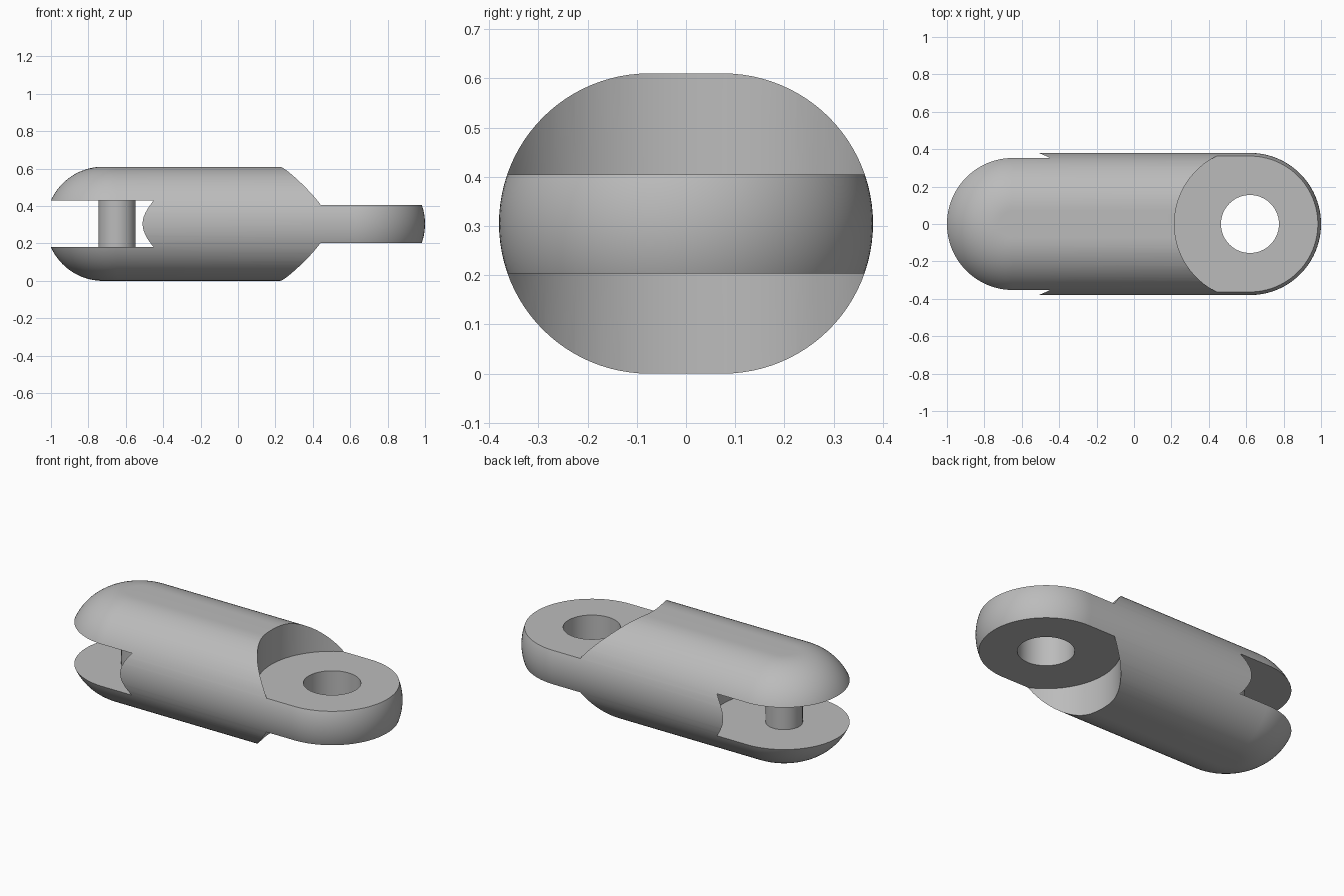
import bpy
import bmesh
from math import pi, sin, cos, radians

cube = bpy.data.objects.get("Cube")
if cube:
    bpy.data.objects.remove(cube, do_unlink=True)

PIN_X, EYE_X = -0.647, 0.62     # axes of the pin and the eye
MID, EDGE, FLAT = 0.305, 0.305, 0.075
CLEARANCE = 0.404               # radius of the turning recesses
SLOT = (0.18, 0.43)
TONGUE = (0.203, 0.405)

steel = bpy.data.materials.new("grey steel")
steel.use_nodes = True
steel.diffuse_color = (0.5, 0.5, 0.5, 1)
steel.node_tree.nodes["Principled BSDF"].inputs["Base Color"].default_value = (0.5, 0.5, 0.5, 1)


def cylinder(name, x, radius, low, high, sides=96):
    bpy.ops.mesh.primitive_cylinder_add(vertices=sides, radius=radius, depth=high - low,
                                        location=(x, 0, (low + high) / 2))
    obj = bpy.context.object
    obj.name = name
    return obj


def cut(target, cutter):
    cutter.hide_render = True
    mod = target.modifiers.new(cutter.name, 'BOOLEAN')
    mod.operation, mod.solver, mod.object = 'DIFFERENCE', 'EXACT', cutter
    bpy.context.view_layer.objects.active = target
    bpy.ops.object.modifier_apply(modifier=mod.name)
    bpy.data.objects.remove(cutter, do_unlink=True)


def finish(obj):
    obj.data.materials.clear()
    obj.data.materials.append(steel)
    bpy.ops.object.select_all(action='DESELECT')
    obj.select_set(True)
    bpy.context.view_layer.objects.active = obj
    bpy.ops.object.shade_smooth_by_angle(angle=radians(30))


# Body: stacked rounded outlines following a full-round edge
bm = bmesh.new()
rows, arc = 48, 48
rings = []
for i in range(rows + 1):
    phi = -pi / 2 + pi * i / rows
    z, r = MID + EDGE * sin(phi), FLAT + EDGE * cos(phi)
    ring = []
    for centre, start in ((EYE_X, -pi / 2), (PIN_X, pi / 2)):
        for k in range(arc + 1):
            a = start + pi * k / arc
            ring.append(bm.verts.new((centre + r * cos(a), r * sin(a), z)))
    rings.append(ring)
for lower, upper in zip(rings, rings[1:]):
    for k in range(len(lower)):
        n = (k + 1) % len(lower)
        bm.faces.new((lower[k], lower[n], upper[n], upper[k]))
bm.faces.new(rings[0][::-1])
bm.faces.new(rings[-1])
mesh = bpy.data.meshes.new("link_body")
bm.to_mesh(mesh)
bm.free()
body = bpy.data.objects.new("link_body", mesh)
bpy.context.collection.objects.link(body)

# Fork slot, recesses above and below the tongue, and the eye hole
cut(body, cylinder("slot_cutter", PIN_X, CLEARANCE, *SLOT))
cut(body, cylinder("upper_cutter", EYE_X, CLEARANCE, TONGUE[1], 1))
cut(body, cylinder("lower_cutter", EYE_X, CLEARANCE, -1, TONGUE[0]))
cut(body, cylinder("eye_cutter", EYE_X, 0.155, -1, 1))
finish(body)

# Pin across the fork
finish(cylinder("fork_pin", PIN_X, 0.1, SLOT[0] - 0.005, SLOT[1] + 0.005, 64))
